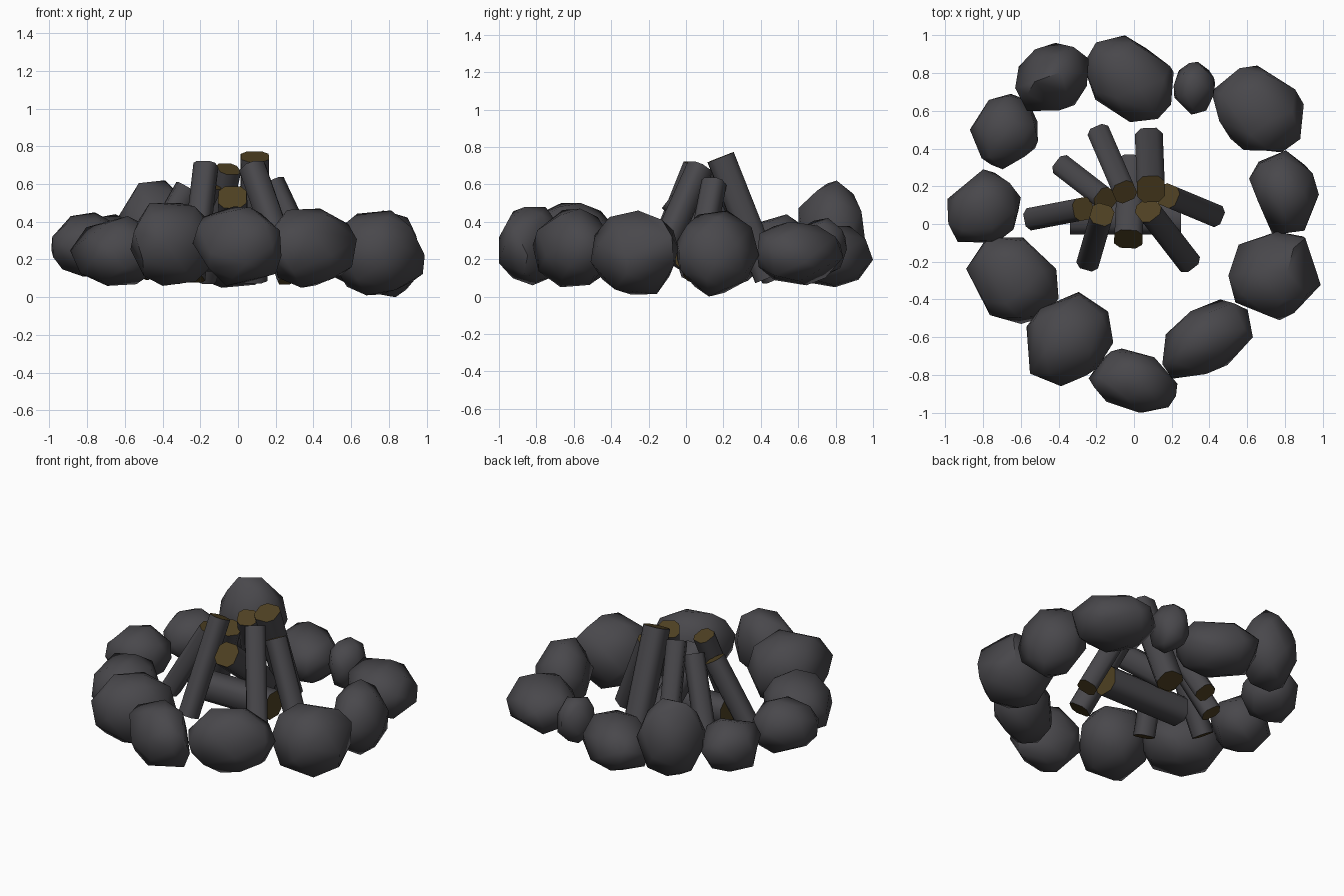
import bpy, bmesh, math, random
from mathutils import Vector, Matrix

if "Cube" in bpy.data.objects:
    bpy.data.objects.remove(bpy.data.objects["Cube"])

random.seed(11)


def material(name, rgb):
    m = bpy.data.materials.new(name)
    m.diffuse_color = (*rgb, 1)
    m.use_nodes = True
    m.node_tree.nodes["Principled BSDF"].inputs["Base Color"].default_value = m.diffuse_color
    return m


charcoal = material("charcoal grey", (0.066, 0.064, 0.071))
brown = material("cut wood brown", (0.076, 0.051, 0.016))


def finish(bm, name, mats, angle):
    bmesh.ops.recalc_face_normals(bm, faces=bm.faces)
    me = bpy.data.meshes.new(name)
    bm.to_mesh(me)
    bm.free()
    for m in mats:
        me.materials.append(m)
    ob = bpy.data.objects.new(name, me)
    bpy.context.collection.objects.link(ob)
    bpy.ops.object.select_all(action='DESELECT')
    ob.select_set(True)
    bpy.context.view_layer.objects.active = ob
    bpy.ops.object.shade_smooth_by_angle(angle=math.radians(angle))
    return ob


def stone(name, box, yaw, stretch, k, n=26):
    """Chunky boulder: hull of jittered points, turned by yaw, fitted to a box."""
    pts = []
    rot = Matrix.Rotation(math.radians(yaw), 3, 'Z')
    for i in range(n):
        z = 1 - 2 * (i + 0.5) / n
        a = i * 2.39996 + random.uniform(-0.3, 0.3)
        r = math.sqrt(1 - z * z)
        p = Vector((r * math.cos(a), r * math.sin(a), z))
        # k sets how boxy the vertical profile is; the plan stays full
        flat = (abs(p.x) ** 2.3 + abs(p.y) ** 2.3) ** (1 / 2.3)
        p /= (flat ** k + abs(p.z) ** k) ** (1 / k)
        p *= random.uniform(0.95, 1.04)
        p.x *= stretch
        pts.append(rot @ p)
    lo = [min(p[j] for p in pts) for j in range(3)]
    hi = [max(p[j] for p in pts) for j in range(3)]
    bm = bmesh.new()
    for p in pts:
        bm.verts.new([box[2 * j] + (p[j] - lo[j]) / (hi[j] - lo[j])
                      * (box[2 * j + 1] - box[2 * j]) for j in range(3)])
    bmesh.ops.convex_hull(bm, input=bm.verts)
    bmesh.ops.delete(bm, geom=[v for v in bm.verts if not v.link_faces], context='VERTS')
    bmesh.ops.dissolve_limit(bm, angle_limit=math.radians(9), verts=bm.verts, edges=bm.edges)
    finish(bm, name, [charcoal], 55)


def log(name, top, bottom, radius=0.07):
    """Squared log with chamfered edges and brown cut ends."""
    top, bottom = Vector(top), Vector(bottom)
    d = top - bottom
    mat = Matrix.Translation((top + bottom) / 2) @ d.to_track_quat('Z', 'Y').to_matrix().to_4x4()
    c = radius * 0.55
    ring = [(radius, -c), (radius, c), (c, radius), (-c, radius),
            (-radius, c), (-radius, -c), (-c, -radius), (c, -radius)]
    bm = bmesh.new()
    ends = [[bm.verts.new(mat @ Vector((x, y, s * d.length / 2))) for x, y in ring]
            for s in (-1, 1)]
    for e in ends:
        bm.faces.new(e).material_index = 1
    for i in range(8):
        j = (i + 1) % 8
        bm.faces.new((ends[0][i], ends[0][j], ends[1][j], ends[1][i]))
    finish(bm, name, [charcoal, brown], 62)


# Ring of stones: x range, y range, z range, yaw, stretch, profile fullness
stones = [
    ((0.50, 0.99, -0.51, -0.04, 0.01, 0.46), 15, 1.15, 2.1),
    ((0.61, 0.98, -0.05, 0.39, 0.00, 0.46), 105, 1.3, 1.8),
    ((0.41, 0.90, 0.38, 0.84, 0.06, 0.40), -40, 1.2, 2.2),
    ((0.21, 0.43, 0.58, 0.86, 0.10, 0.42), 90, 1.3, 2.2),
    ((-0.27, 0.21, 0.54, 1.00, 0.05, 0.38), -40, 1.3, 2.2),
    ((-0.63, -0.24, 0.60, 0.96, 0.10, 0.62), 35, 1.2, 1.8),
    ((-0.87, -0.51, 0.29, 0.69, 0.10, 0.44), 55, 1.15, 2.1),
    ((-0.99, -0.60, -0.10, 0.29, 0.11, 0.45), 35, 1.15, 1.9),
    ((-0.89, -0.40, -0.53, -0.07, 0.06, 0.43), -40, 1.2, 2.1),
    ((-0.57, -0.11, -0.86, -0.36, 0.06, 0.50), 50, 1.2, 2.1),
    ((-0.24, 0.23, -1.00, -0.66, 0.06, 0.48), -30, 1.3, 2.2),
    ((0.15, 0.63, -0.82, -0.40, 0.05, 0.47), 40, 1.5, 2.2),
]
for i, (box, yaw, stretch, k) in enumerate(stones):
    stone(f"ring_stone_{i + 1}", box, yaw, stretch, k)

# Leaning logs: top centre, bottom centre, half width
logs = [
    ((0.09, 0.185, 0.745), (0.08, 0.44, 0.10), 0.074),
    ((-0.05, 0.17, 0.68), (-0.18, 0.47, 0.10), 0.060),
    ((-0.17, 0.05, 0.70), (-0.24, -0.19, 0.10), 0.060),
    ((0.075, 0.075, 0.69), (0.28, -0.19, 0.10), 0.064),
    ((0.18, 0.15, 0.61), (0.42, 0.05, 0.10), 0.060),
    ((-0.27, 0.08, 0.58), (-0.53, 0.03, 0.12), 0.060),
    ((-0.15, 0.13, 0.60), (-0.37, 0.30, 0.10), 0.060),
    ((-0.03, -0.08, 0.53), (-0.01, 0.32, 0.20), 0.075),
]
for i, (t, b, r) in enumerate(logs):
    log(f"leaning_log_{i + 1}", t, b, r)

# Log lying across the middle
log("cross_log", (0.25, 0.03, 0.22), (-0.34, 0.03, 0.22), 0.085)
